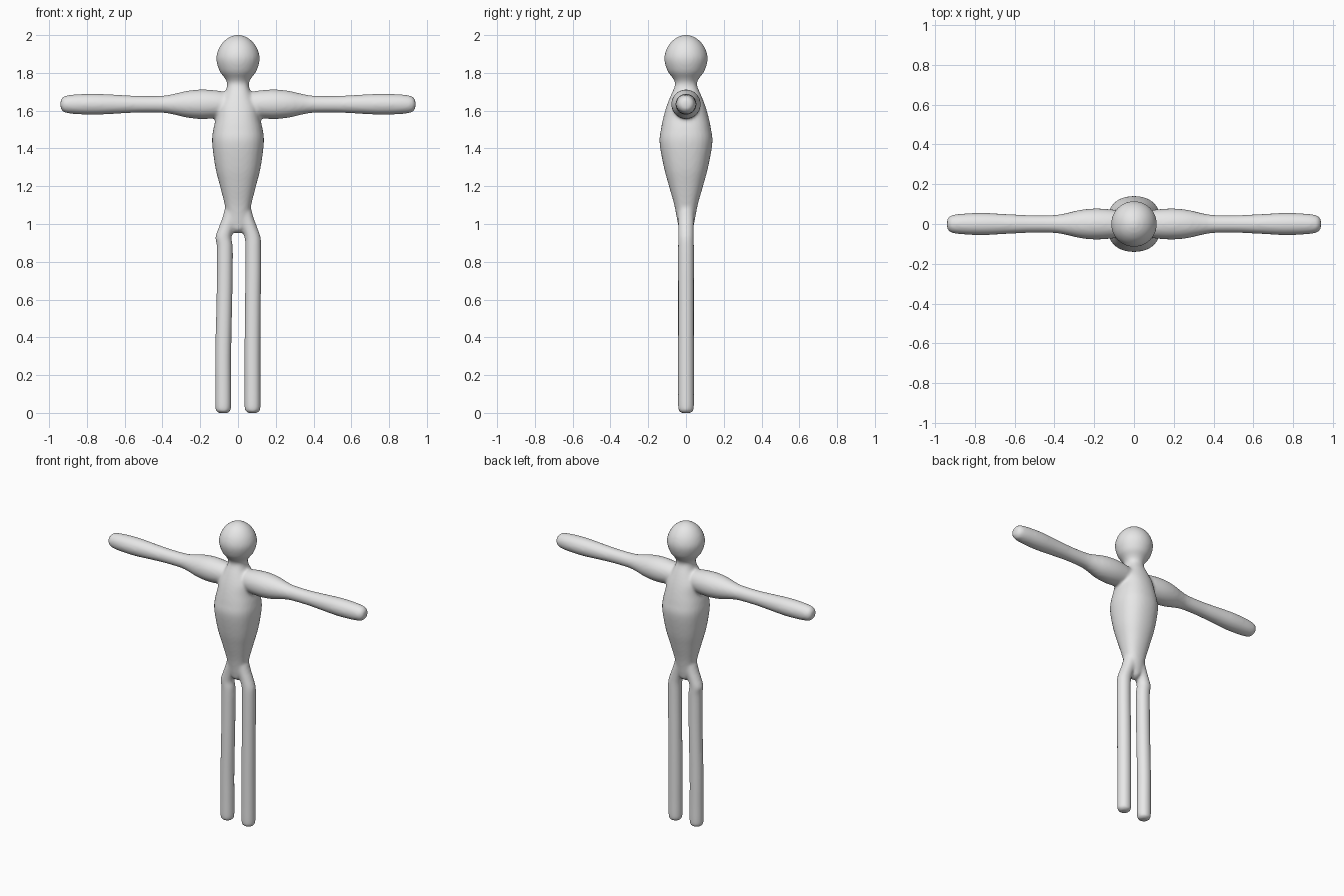
import bpy, bmesh, math
from mathutils import Vector

if "Cube" in bpy.data.objects:
    bpy.data.objects.remove(bpy.data.objects["Cube"])

SIDES, STEPS = 32, 5


def spline(rows):
    # Catmull-Rom through the given cross-section rows
    pts = [Vector(r) for r in rows]
    out = []
    for i in range(len(pts) - 1):
        p0, p1 = pts[max(i - 1, 0)], pts[i]
        p2, p3 = pts[i + 1], pts[min(i + 2, len(pts) - 1)]
        for k in range(STEPS):
            t = k / STEPS
            out.append(0.5 * (2 * p1 + (p2 - p0) * t
                              + (2 * p0 - 5 * p1 + 4 * p2 - p3) * t * t
                              + (3 * p1 - p0 - 3 * p2 + p3) * t ** 3))
    return out + [pts[-1]]


def loft(bm, rows, place, square=0.0):
    # rows: (position along axis, sideways offset, half width a, half width b)
    rings = []
    for s, off, a, b in spline(rows):
        ring = []
        for i in range(SIDES):
            t = 2 * math.pi * i / SIDES
            k = 1 + square * (1 - math.cos(4 * t)) / 2
            ring.append(bm.verts.new(place(s, off + max(a, .002) * k * math.cos(t),
                                           max(b, .002) * k * math.sin(t))))
        rings.append(ring)
    for r, q in zip(rings, rings[1:]):
        for i in range(SIDES):
            j = (i + 1) % SIDES
            bm.faces.new((r[i], r[j], q[j], q[i]))
    bm.faces.new(rings[0])
    bm.faces.new(rings[-1])


def upright(s, u, v):
    return (u, v, s)


bm = bmesh.new()

# torso
loft(bm, [(.95, 0, .012, .012), (.97, 0, .03, .035), (1.0, 0, .05, .043),
          (1.1, 0, .07, .062), (1.2, 0, .095, .09), (1.3, 0, .12, .117),
          (1.43, 0, .137, .14), (1.5, 0, .131, .133), (1.56, 0, .117, .121),
          (1.62, 0, .107, .104), (1.68, 0, .077, .081), (1.72, 0, .06, .063),
          (1.76, 0, .05, .05)], upright, .05)

# neck and head
loft(bm, [(1.66, 0, .06, .06), (1.74, 0, .058, .058), (1.77, 0, .069, .069),
          (1.81, 0, .098, .098), (1.87, 0, .115, .115), (1.92, 0, .106, .106),
          (1.96, 0, .082, .082), (1.985, 0, .053, .053), (1.998, 0, .024, .024),
          (2.002, 0, .002, .002)], upright)

# legs, each with its own slight bend
for path in ([-.078, -.073, -.072, -.078, -.071, -.07],
             [.077, .077, .079, .083, .083, .081]):
    side = 1 if path[0] > 0 else -1
    rows = [(-.001, path[0], .022, .022), (.007, path[0], .034, .034),
            (.025, path[0], .042, .042)]
    rows += [(z, x, .0425, .0425) for z, x in zip((.15, .33, .6, .75, .88), 
             (path[0], path[3] if side < 0 else path[1], path[2], path[5], path[5]))]
    rows += [(.93, side * .077, .043, .042), (.98, side * .061, .042, .042),
             (1.03, side * .043, .041, .043), (1.1, side * .025, .04, .042)]
    loft(bm, rows, upright)

# arms
for side in (-1, 1):
    loft(bm, [(.02, 0, .05, .05), (.07, 0, .066, .066), (.13, 0, .075, .075),
              (.2, 0, .078, .078), (.27, 0, .071, .071), (.34, 0, .055, .055),
              (.4, 0, .0455, .0455), (.52, 0, .0445, .0445), (.62, 0, .049, .049),
              (.75, 0, .0555, .0555), (.85, 0, .053, .053), (.91, 0, .046, .046),
              (.93, 0, .036, .036), (.94, 0, .02, .02)],
         lambda s, u, v: (side * s, u, 1.634 + v))

bmesh.ops.recalc_face_normals(bm, faces=bm.faces)
mesh = bpy.data.meshes.new("body")
bm.to_mesh(mesh)
bm.free()
body = bpy.data.objects.new("body", mesh)
bpy.context.collection.objects.link(body)

grey = bpy.data.materials.new("plain grey")
grey.diffuse_color = (.8, .8, .8, 1)
grey.use_nodes = True
grey.node_tree.nodes["Principled BSDF"].inputs["Base Color"].default_value = grey.diffuse_color
mesh.materials.append(grey)

# fuse the parts into one skin with soft joints
remesh = body.modifiers.new("fuse", 'REMESH')
remesh.mode = 'VOXEL'
remesh.voxel_size = .009
remesh.use_smooth_shade = True
smooth = body.modifiers.new("soften", 'SMOOTH')
smooth.factor = .5
smooth.iterations = 8
for p in mesh.polygons:
    p.use_smooth = True
